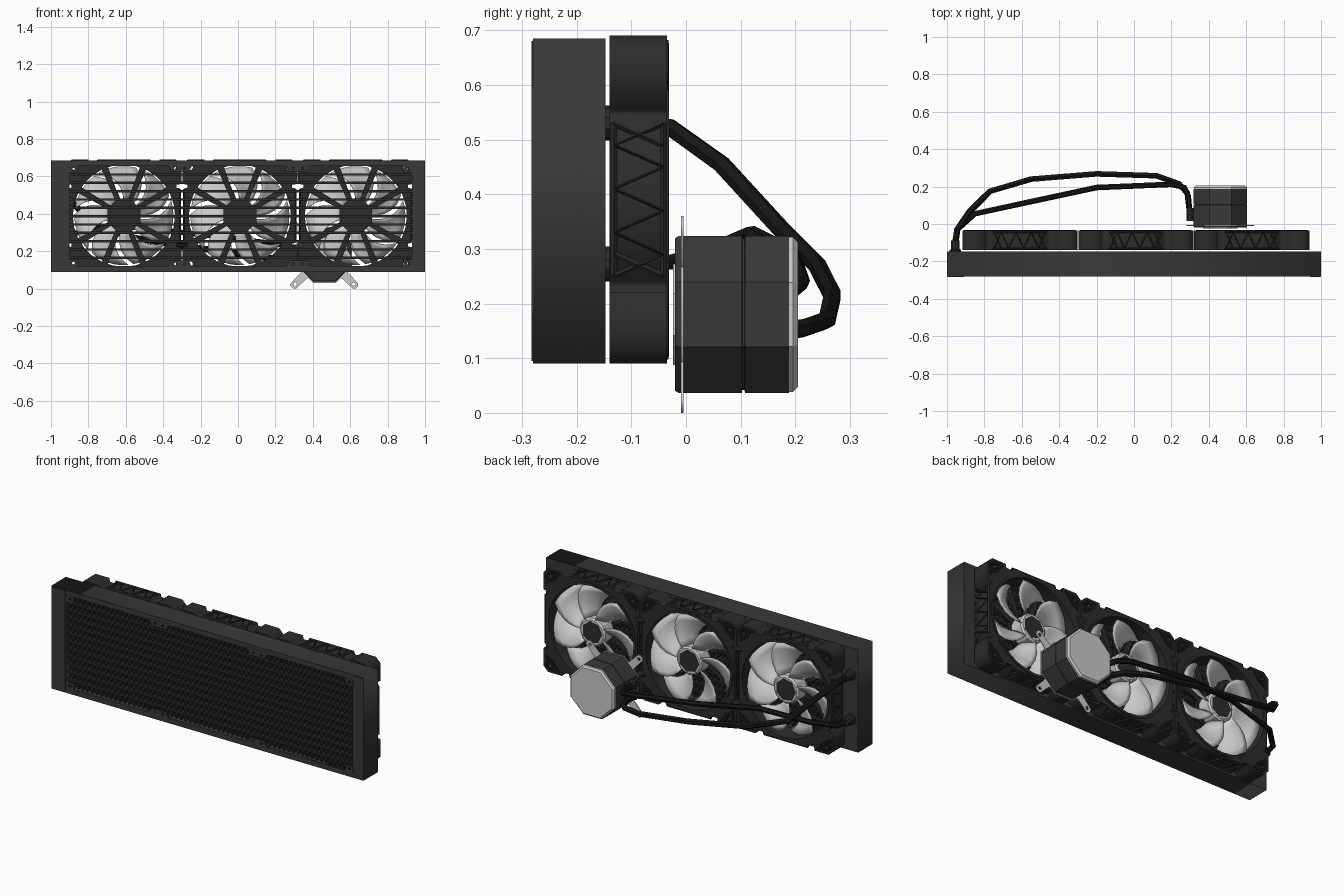
import bpy, bmesh, math
from mathutils import Vector

if "Cube" in bpy.data.objects:
    bpy.data.objects.remove(bpy.data.objects["Cube"])


def mat(name, v):
    m = bpy.data.materials.new(name)
    m.diffuse_color = (v, v, v, 1)
    m.use_nodes = True
    m.node_tree.nodes["Principled BSDF"].inputs["Base Color"].default_value = m.diffuse_color
    return m


DARK, BLACK, CHAR = mat("dark_plastic", 0.025), mat("black_rubber", 0.008), mat("charcoal", 0.04)


def add(name, bm, m=None, smooth=False):
    me = bpy.data.meshes.new(name)
    bmesh.ops.recalc_face_normals(bm, faces=bm.faces)
    bm.to_mesh(me)
    bm.free()
    ob = bpy.data.objects.new(name, me)
    bpy.context.collection.objects.link(ob)
    if m:
        me.materials.append(m)
    if smooth:
        for p in me.polygons:
            p.use_smooth = True
    return ob


def box(name, lo, hi, m=None):
    bm = bmesh.new()
    bmesh.ops.create_cube(bm, size=1)
    for v in bm.verts:
        v.co = Vector([(a + b) / 2 + c * (b - a) for a, b, c in zip(lo, hi, v.co)])
    return add(name, bm, m)


def to_mesh(ob, m):
    if m:
        ob.data.materials.append(m)
    bpy.context.collection.objects.link(ob)
    bpy.ops.object.select_all(action='DESELECT')
    bpy.context.view_layer.objects.active = ob
    ob.select_set(True)
    bpy.ops.object.convert(target='MESH')
    return ob


def plate(name, loops, y0, y1, m=None, at=(0, 0)):
    """Flat x-z outline with holes, extruded from y0 to y1."""
    cu = bpy.data.curves.new(name, 'CURVE')
    cu.dimensions, cu.fill_mode, cu.extrude = '2D', 'BOTH', (y1 - y0) / 2
    for pts in loops:
        s = cu.splines.new('POLY')
        s.points.add(len(pts) - 1)
        for p, (x, z) in zip(s.points, pts):
            p.co = (x, z, 0, 1)
        s.use_cyclic_u = True
    ob = bpy.data.objects.new(name, cu)
    ob.location = (at[0], (y0 + y1) / 2, at[1])
    ob.rotation_euler = (math.pi / 2, 0, 0)
    return to_mesh(ob, m)


def tube(name, paths, r, m=None, res=1):
    """Round bars or hoses along polylines."""
    cu = bpy.data.curves.new(name, 'CURVE')
    cu.dimensions, cu.bevel_depth, cu.bevel_resolution, cu.use_fill_caps = '3D', r, res, True
    for pts in paths:
        s = cu.splines.new('POLY')
        s.points.add(len(pts) - 1)
        for p, c in zip(s.points, pts):
            p.co = (*c, 1)
    ob = to_mesh(bpy.data.objects.new(name, cu), m)
    for p in ob.data.polygons:
        p.use_smooth = False
    return ob


def ring(r, n, cx=0, cz=0, off=0.0):
    return [(cx + r * math.cos(off + i * 2 * math.pi / n), cz + r * math.sin(off + i * 2 * math.pi / n))
            for i in range(n)]


def lathe(name, prof, n, cx, cz, m=None):
    """Capped n-sided solid along y from (radius, y) pairs."""
    bm = bmesh.new()
    rows = [[bm.verts.new((x, y, z)) for x, z in ring(r, n, cx, cz, math.pi / n)] for r, y in prof]
    for a, b in zip(rows, rows[1:]):
        for i in range(n):
            j = (i + 1) % n
            bm.faces.new((a[i], a[j], b[j], b[i]))
    bm.faces.new(rows[0])
    bm.faces.new(rows[-1])
    return add(name, bm, m)


def rect(x0, x1, z0, z1):
    return [(x0, z0), (x1, z0), (x1, z1), (x0, z1)]


# radiator housing: end tanks and rails around the open core
plate("radiator_frame", [rect(-1, 1, 0.09, 0.685), rect(-0.9, 0.93, 0.12, 0.655)], -0.28, -0.147, CHAR)
box("tank_cap_left", (-0.998, -0.283, 0.095), (-0.91, -0.279, 0.68), CHAR)
box("tank_cap_right", (0.94, -0.283, 0.095), (0.998, -0.279, 0.68), CHAR)

# core: flat water tubes with zigzag fins between them
ROWS = 12
step = 0.535 / ROWS
bm = bmesh.new()
for r in range(ROWS):
    z0, z1 = 0.12 + r * step, 0.12 + (r + 1) * step
    if r:
        box("water_tube", (-0.9, -0.272, z0 - 0.006), (0.93, -0.155, z0 + 0.006), DARK)
    prev = None
    for i in range(123):
        x, z = -0.9 + i * 0.015, (z0, z1)[i % 2]
        cur = [bm.verts.new((x, y, z)) for y in (-0.268, -0.16)]
        if prev:
            bm.faces.new((prev[0], prev[1], cur[1], cur[0]))
        prev = cur
add("cooling_fins", bm, DARK)

# mounting tabs and corner screws on the front
for x in (-0.31, 0.32):
    for z, s in ((0.12, 1), (0.655, -1)):
        plate("mount_tab", [[(-0.07, -0.01 * s), (0.07, -0.01 * s), (0.045, 0.03 * s), (-0.045, 0.03 * s)],
                            ring(0.007, 8, -0.025, 0.012 * s), ring(0.007, 8, 0.025, 0.012 * s)],
              -0.281, -0.275, CHAR, (x, z))
for x in (-0.88, 0.91):
    for z in (0.137, 0.638):
        plate("corner_tab", [rect(-0.025, 0.025, -0.02, 0.02), ring(0.008, 8)], -0.281, -0.275, CHAR, (x, z))

# fans
W, H, CZ = 0.308, 0.30, 0.39
F0, F1 = -0.14, -0.035
quad = [(W - .012, .0), (W - .012, .145), (W - .028, .15), (W - .028, .165), (W, .17), (W, H - .03),
        (W - .03, H), (.19, H), (.185, H - .022), (.145, H - .022), (.14, H - .008), (0, H - .008)]
outline = []
for sx, sz in ((1, 1), (-1, 1), (-1, -1), (1, -1)):
    pts = [(sx * x, sz * z) for x, z in quad]
    outline += (pts if sx * sz > 0 else pts[::-1])[:-1]

for cx in (-0.61, 0.01, 0.63):
    holes = [ring(0.014, 8, sx * 0.265, sz * 0.258) for sx in (1, -1) for sz in (1, -1)]
    plate("fan_frame", [outline, ring(0.273, 28)] + holes, F0, F1, DARK, (cx, CZ))
    plate("fan_lip", [ring(0.287, 28), ring(0.273, 28)], F1, F1 + 0.004, DARK, (cx, CZ))
    # rubber corner pads
    for sx in (1, -1):
        for sz in (1, -1):
            pad = [(.2, .285), (.27, .292), (.298, .265), (.292, .2), (.24, .235)]
            plate("corner_pad", [[(sx * x, sz * z) for x, z in pad], ring(0.014, 8, sx * .265, sz * .258)],
                  F1 - 0.001, F1 + 0.003, BLACK, (cx, CZ))
    # lattice ribs along the four sides
    ya, yb = F0 + 0.008, F1 - 0.006
    flat = [[(-.14 + .04 * i, (ya, yb)[i % 2]) for i in range(8)],
            [(-.14, yb), (-.10, ya)], [(.14, ya), (.10, yb)], [(-.14, ya), (.14, ya)], [(-.14, yb), (.14, yb)]]
    ribs = []
    for s in (1, -1):
        ribs += [[(cx + s * (W - .01), y, CZ + t) for t, y in p] for p in flat]
        ribs += [[(cx + t, y, CZ + s * (H - .006)) for t, y in p] for p in flat]
    tube("frame_lattice", ribs, 0.006, DARK, 0)
    # motor mount and its struts, on the radiator side
    lathe("motor_mount", [(0.095, F0), (0.095, F0 + 0.018)], 8, cx, CZ, DARK)
    for a in (30, 68, 112, 150, 210, 248, 292, 330):
        c, s = math.cos(math.radians(a)), math.sin(math.radians(a))
        prof = [(0.08, -0.012), (0.28, -0.018), (0.28, 0.018), (0.08, 0.012)]
        plate("fan_strut", [[(r * c - w * s, r * s + w * c) for r, w in prof]], F0, F0 + 0.016, DARK, (cx, CZ))
    # hub with dark centre disc
    lathe("fan_hub", [(0.082, F0 + 0.02), (0.082, -0.048), (0.072, -0.04)], 14, cx, CZ)
    lathe("hub_disc", [(0.064, -0.042), (0.064, -0.038)], 7, cx, CZ, DARK)
    # swept blades
    bm = bmesh.new()
    NU, NV = 5, 6
    for k in range(7):
        g = []
        for i in range(NU + 1):
            u = i / NU
            r = 0.076 + u * 0.188
            row = []
            for j in range(NV + 1):
                v = j / NV
                a = k * 2 * math.pi / 7 + v * (0.68 + 0.1 * u) + 0.42 * u * u
                y = -0.045 - 0.068 * v + 0.012 * math.sin(math.pi * v)
                row.append(bm.verts.new((cx + r * math.cos(a), y, CZ + r * math.sin(a))))
            g.append(row)
        for i in range(NU):
            for j in range(NV):
                bm.faces.new((g[i][j], g[i + 1][j], g[i + 1][j + 1], g[i][j + 1]))
    blades = add("fan_blades", bm, None, True)
    sol = blades.modifiers.new("thickness", 'SOLIDIFY')
    sol.thickness, sol.offset = 0.004, 0

# pump block: octagonal body with seam, pale cap
PX, PZ, R = 0.462, 0.18, 0.155
lathe("pump_body", [(R - .004, -0.02), (R, -0.014), (R, 0.102), (R - .005, 0.103), (R - .005, 0.107),
                    (R, 0.108), (R, 0.188)], 8, PX, PZ, CHAR)
lathe("pump_cap", [(R - .001, 0.188), (R - .002, 0.196), (R - .012, 0.205)], 8, PX, PZ)
lathe("cold_plate", [(0.1, -0.024), (0.1, -0.018)], 8, PX, PZ)

# mounting bracket: octagonal plate and four eared arms
plate("bracket_plate", [ring(R + 0.006, 8, 0, 0, math.pi / 8)], -0.009, -0.005, None, (PX, PZ))
for a in (45, 135, 225, 315):
    c, s = math.cos(math.radians(a)), math.sin(math.radians(a))
    ear = [(0.12, -0.035), (0.16, -0.022), (0.235, -0.02), (0.245, -0.01),
           (0.245, 0.01), (0.235, 0.02), (0.16, 0.022), (0.12, 0.035)]
    slot = [(r + (0.008 if r > 0 else -0.008) + 0.221 - r, w) for r, w in ring(0.009, 8)]
    plate("bracket_ear", [[(r * c - w * s, r * s + w * c) for r, w in lp] for lp in (ear, slot)],
          -0.0095, -0.0045, None, (PX, PZ))

# hoses and their fittings
tube("outer_hose", [[(-.955, -.10, .53), (-.945, -.03, .523), (-.88, .065, .455), (-.77, .175, .335), (-.55, .24, .27),
                     (-.2, .268, .215), (.12, .258, .17), (.24, .215, .155), (.285, .165, .148), (.298, .06, .147)]],
     0.017, BLACK)
tube("inner_hose", [[(-.955, -.10, .272), (-.945, -.03, .275), (-.85, .055, .3), (-.55, .12, .328), (-.2, .195, .29),
                     (.2, .212, .24), (.27, .195, .225), (.29, .15, .22), (.298, .06, .215)]], 0.015, BLACK)
for z in (0.53, 0.272):
    lathe("tank_fitting", [(0.032, -0.148), (0.032, -0.138), (0.024, -0.134), (0.024, -0.088)], 10, -0.955, z, DARK)
for z in (0.147, 0.215):
    tube("pump_fitting", [[(0.33, 0.05, z), (0.284, 0.05, z)]], 0.022, DARK, 2)
    lathe("fitting_elbow", [(0.021, 0.015), (0.021, 0.085)], 8, 0.3, z, DARK)
